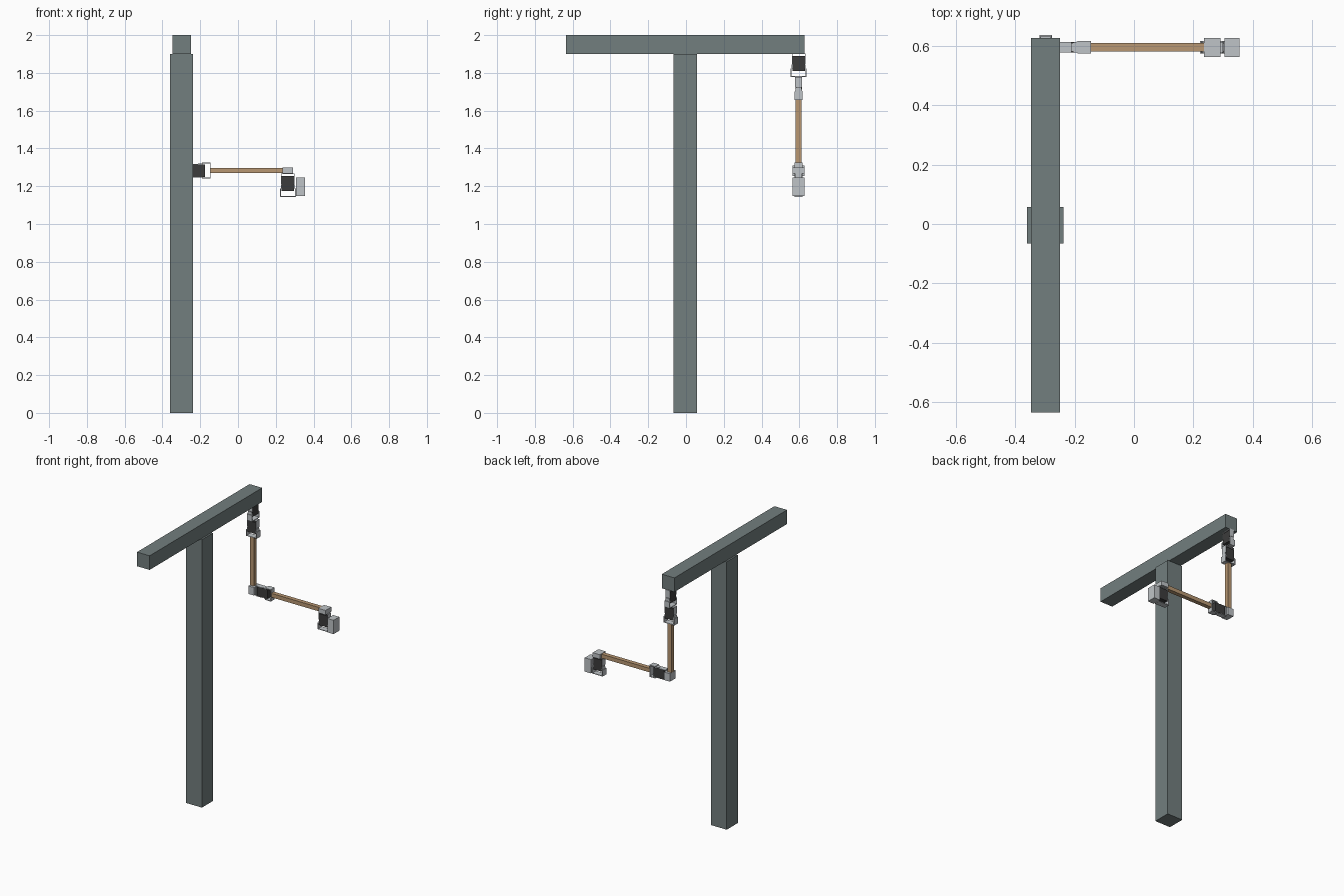
import bpy
import bmesh
from mathutils import Matrix, Vector

if "Cube" in bpy.data.objects:
    bpy.data.objects.remove(bpy.data.objects["Cube"], do_unlink=True)


def material(name, rgb):
    m = bpy.data.materials.new(name)
    m.use_nodes = True
    m.diffuse_color = (*rgb, 1)
    m.node_tree.nodes["Principled BSDF"].inputs["Base Color"].default_value = (*rgb, 1)
    return m


SLATE = material("slate_grey", (0.17, 0.21, 0.21))
METAL = material("light_metal", (0.52, 0.55, 0.57))
DARK = material("dark_plastic", (0.045, 0.045, 0.045))
WOOD = material("wood", (0.48, 0.31, 0.17))


def box(name, lo, hi, mat, frame=Matrix(), taper=1.0):
    """Box between two corners; taper narrows the local y size at the low z end."""
    lo, hi = Vector(lo), Vector(hi)
    bm = bmesh.new()
    bmesh.ops.create_cube(bm, size=1)
    for v in bm.verts:
        if v.co.z < 0:
            v.co.y *= taper
        v.co = frame @ Vector([(lo[i] + hi[i]) / 2 + v.co[i] * (hi[i] - lo[i]) for i in range(3)])
    bmesh.ops.recalc_face_normals(bm, faces=bm.faces)
    mesh = bpy.data.meshes.new(name)
    bm.to_mesh(mesh)
    bm.free()
    mesh.materials.append(mat)
    obj = bpy.data.objects.new(name, mesh)
    bpy.context.collection.objects.link(obj)
    return obj


def servo_joint(name, origin, along, axis):
    """Motor in a holder with a forked bracket; local z runs along the limb, x is the hinge."""
    z, x = Vector(along), Vector(axis)
    y = z.cross(x)
    f = Matrix((x, y, z)).transposed().to_4x4()
    f.translation = Vector(origin)
    length = 0.123
    box(name + "_motor", (-.033, -.017, .012), (.033, .017, .093), DARK, f)
    box(name + "_holder_base", (-.033, -.018, 0), (.033, .018, .003), METAL, f)
    box(name + "_fork_base", (-.042, -.021, length - .004), (.042, .021, length), METAL, f)
    for side, label in ((-1, "_a"), (1, "_b")):
        def strip(part, x0, x1, half, z0, z1, mat, taper=1.0):
            a, b = sorted((side * x0, side * x1))
            box(name + part + label, (a, -half, z0), (b, half, z1), mat, f, taper)
        strip("_holder_side", .033, .0355, .018, 0, .055, METAL)
        strip("_hinge_cap", .033, .037, .021, .057, .08, METAL, .55)
        strip("_fork_arm", .037, .042, .021, .078, length, METAL)


# Stand
box("post", (-.36, -.066, 0), (-.237, .058, 1.9), SLATE)
box("cross_beam", (-.348, -.635, 1.9), (-.249, .627, 2.0), SLATE)

# Arm: shoulder pair, upper rod, elbow, lower rod, wrist
AX, AY = -.298, .596
EZ, WX = 1.283, .264
servo_joint("shoulder_swing", (AX, AY, 1.902), (0, 0, -1), (0, 1, 0))
servo_joint("shoulder_lift", (AX, AY, 1.779), (0, 0, -1), (1, 0, 0))
box("upper_rod", (AX - .015, AY - .015, 1.31), (AX + .015, AY + .015, 1.657), WOOD)
box("elbow_block", (AX - .016, AY - .032, EZ - .028), (-.268, AY + .032, EZ + .028), METAL)
servo_joint("elbow", (-.268, AY, EZ), (1, 0, 0), (0, 0, 1))
box("lower_rod", (-.146, AY - .015, EZ - .014), (WX - .027, AY + .015, EZ + .014), WOOD)
box("wrist_block", (WX - .028, AY - .032, EZ - .016), (WX + .028, AY + .032, EZ + .016), METAL)
servo_joint("wrist", (WX, AY, EZ - .016), (0, 0, -1), (1, 0, 0))

# End piece
box("hand_block", (.306, AY - .032, 1.148), (.355, AY + .032, 1.246), METAL)
